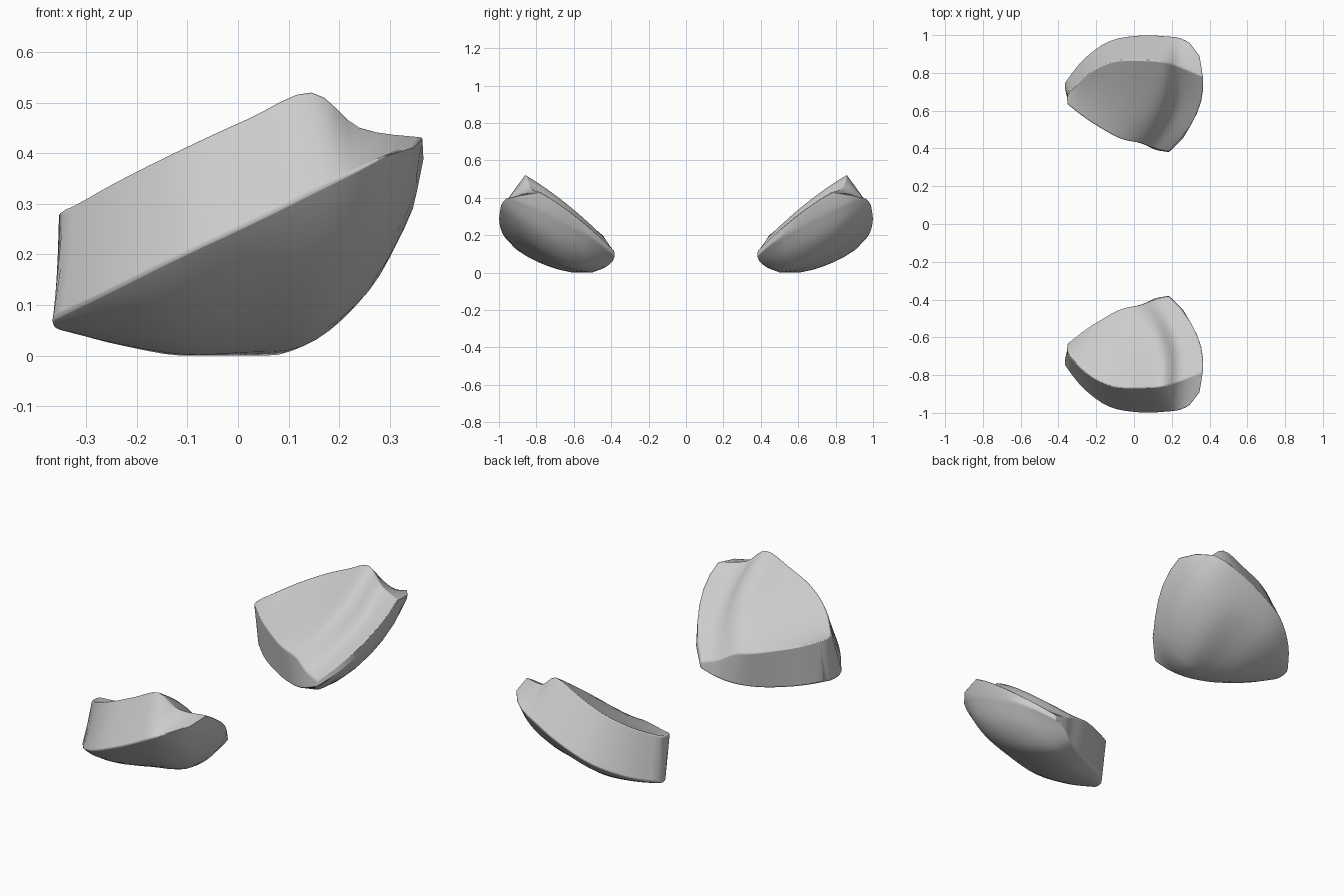
import bpy, bmesh
from mathutils import Vector as V

if "Cube" in bpy.data.objects:
    bpy.data.objects.remove(bpy.data.objects["Cube"])

# Stations from narrow end to wide end. Corners of each section:
# outer rim, outer top, inner top, inner rim, then bow of top and bow of belly
STATIONS = [
    ((-.365, .75, .075), (-.345, .70, .285), (-.35, .632, .28), (-.345, .66, .058), (-.006, 0, 0), (-.008, 0, -.012)),
    ((-.27, .87, .12), (-.24, .80, .345), (-.25, .555, .245), (-.25, .58, .035), (0, 0, -.01), (0, 0, -.035)),
    ((-.13, .97, .19), (-.11, .86, .41), (-.12, .475, .215), (-.11, .502, .018), (0, 0, -.01), (0, 0, -.07)),
    ((.04, 1.0, .27), (.02, .867, .47), (-.05, .445, .20), (-.01, .456, .018), (.02, 0, 0), (.01, 0, -.09)),
    ((.17, .995, .335), (.145, .86, .522), (.03, .43, .18), (.06, .42, .035), (.05, 0, .022), (.05, 0, -.11)),
    ((.24, .987, .37), (.24, .832, .452), (.105, .403, .14), (.115, .392, .058), (.055, 0, -.008), (.1, 0, -.05)),
    ((.29, .965, .396), (.365, .78, .432), (.185, .383, .115), (.185, .38, .085), (.058, 0, .025), (.108, 0, .05)),
]
TOP, BELLY, SUB = 6, 8, 4


def catmull(a, b, c, d, t):
    return 0.5 * (2 * b + (c - a) * t + (2 * a - 5 * b + 4 * c - d) * t * t
                  + (3 * b - a - 3 * c + d) * t ** 3)


def section(o, t, i, j, bow, belly):
    """Closed cross-section: outer wall, top, inner wall, rounded belly."""
    pts = [o, (o + t) / 2 + V((.02, .018, 0)) * max(0, t.x - o.x) / .075]
    pts += [t.lerp(i, k / TOP) + bow * 4 * (k / TOP) * (1 - k / TOP) for k in range(TOP + 1)]
    for k in range(BELLY):
        s = k / BELLY
        pts.append(j.lerp(o, s) + belly * (4 * s * (1 - s)) ** .65)
    return pts


# Interpolate the stations smoothly along the pad
keys = [[V(p) for p in s] for s in STATIONS]
sections = []
last = len(keys) - 1
for s in range(last):
    for k in range(SUB):
        ks = [keys[max(0, s - 1)], keys[s], keys[s + 1], keys[min(last, s + 2)]]
        sections.append(section(*[catmull(*c, k / SUB) for c in zip(*ks)]))
sections.append(section(*keys[-1]))

# Skin the sections
bm = bmesh.new()
rings = [[bm.verts.new(p) for p in sec] for sec in sections]
n = len(rings[0])
for a, b in zip(rings, rings[1:]):
    for k in range(n):
        m = (k + 1) % n
        bm.faces.new((a[k], a[m], b[m], b[k]))

# Close both ends with strips between top and belly
for r in (rings[0], rings[-1]):
    bm.faces.new((r[0], r[1], r[n - 1]))
    for k in range(1, BELLY):
        bm.faces.new((r[k], r[k + 1], r[n - k - 1], r[n - k]))
bmesh.ops.recalc_face_normals(bm, faces=bm.faces)

# Flatten anything that would dip under the ground
for v in bm.verts:
    v.co.z = max(v.co.z, 0)

mesh = bpy.data.meshes.new("side_pads")
bm.to_mesh(mesh)
bm.free()
pads = bpy.data.objects.new("side_pads", mesh)
bpy.context.collection.objects.link(pads)
bpy.context.view_layer.objects.active = pads
pads.select_set(True)
bpy.ops.object.shade_smooth_by_angle(angle=0.6)

# Soften the rims and mirror to the front
bev = pads.modifiers.new("soft_rims", 'BEVEL')
bev.width, bev.segments = .012, 2
bev.limit_method, bev.angle_limit = 'ANGLE', 0.6
mir = pads.modifiers.new("pair", 'MIRROR')
mir.use_axis = (False, True, False)
mir.use_mirror_merge = False
